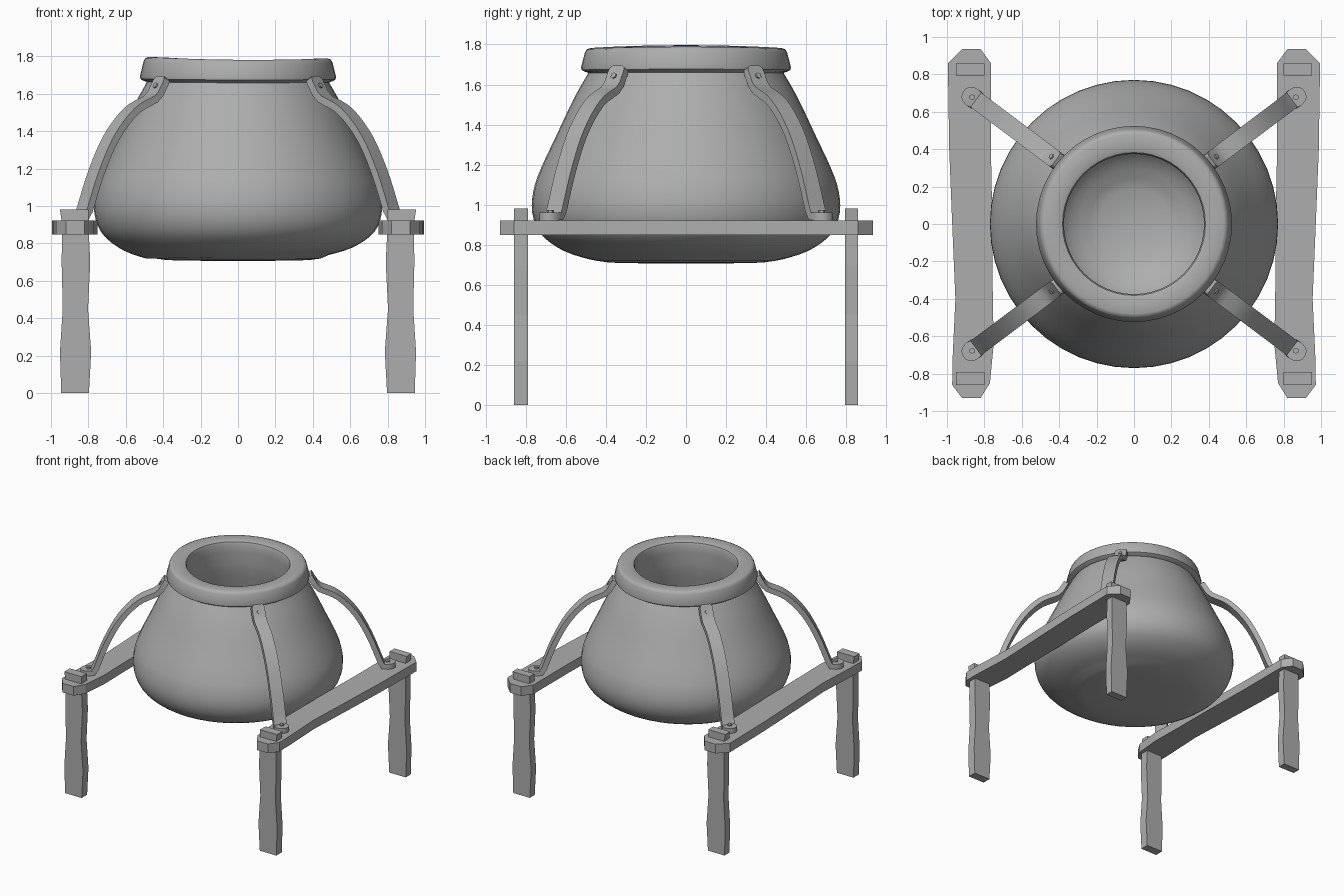
import bpy, bmesh, math
from mathutils import Vector, Matrix

if "Cube" in bpy.data.objects:
    bpy.data.objects.remove(bpy.data.objects["Cube"])

grey = bpy.data.materials.new("plain grey")
grey.use_nodes = True
COLOUR = (0.42, 0.42, 0.42, 1)
grey.diffuse_color = COLOUR
grey.node_tree.nodes["Principled BSDF"].inputs["Base Color"].default_value = COLOUR


def finish(name, bm, smooth=None):
    """Turn a bmesh into a named object, optionally smooth shaded."""
    bmesh.ops.recalc_face_normals(bm, faces=bm.faces)
    mesh = bpy.data.meshes.new(name)
    bm.to_mesh(mesh)
    bm.free()
    mesh.materials.append(grey)
    obj = bpy.data.objects.new(name, mesh)
    bpy.context.collection.objects.link(obj)
    if smooth:
        bpy.ops.object.select_all(action="DESELECT")
        obj.select_set(True)
        bpy.context.view_layer.objects.active = obj
        bpy.ops.object.shade_smooth_by_angle(angle=math.radians(smooth))
    return obj


def bridge(bm, rings):
    """Skin a list of closed vertex rings."""
    for a, b in zip(rings, rings[1:]):
        n = len(a)
        for i in range(n):
            j = (i + 1) % n
            bm.faces.new((a[i], a[j], b[j], b[i]))


def spline(points, steps):
    """Catmull-Rom curve through 2D points."""
    pts = [Vector(p) for p in points]
    pts = [2 * pts[0] - pts[1]] + pts + [2 * pts[-1] - pts[-2]]
    out = []
    for a, b, c, d in zip(pts, pts[1:], pts[2:], pts[3:]):
        for k in range(steps):
            t = k / steps
            out.append(0.5 * (2 * b + (c - a) * t + (2 * a - 5 * b + 4 * c - d) * t * t
                              + (3 * b - a - 3 * c + d) * t ** 3))
    return out + [pts[-2]]


# Pot: one lathed wall with collar, hollow inside, slightly hand-made
def make_pot(segments=48):
    outside = spline([(0.2, 0.707), (0.39, 0.712), (0.53, 0.74), (0.64, 0.785), (0.73, 0.86),
                      (0.768, 0.96), (0.762, 1.07), (0.725, 1.18), (0.65, 1.34),
                      (0.56, 1.53), (0.487, 1.66)], 3)
    collar = [(0.51, 1.668), (0.522, 1.676), (0.524, 1.69), (0.505, 1.765), (0.497, 1.78),
              (0.48, 1.787), (0.4, 1.785), (0.382, 1.778), (0.375, 1.76)]
    inside = spline([(0.375, 1.7), (0.385, 1.55), (0.43, 1.35), (0.45, 1.2), (0.42, 1.05),
                     (0.34, 0.94), (0.19, 0.86)], 3)
    bm = bmesh.new()
    rings = []
    for r, z in [*outside, *collar, *inside]:
        ring = []
        for i in range(segments):
            a = math.tau * i / segments
            top = max(0, (z - 1.6) / 0.2)
            low = max(0, (0.9 - z) / 0.2) if r > 0.45 else 0
            dz = top * (0.006 * math.cos(2 * a) - 0.004 * math.cos(a)) + 0.012 * low * math.cos(a)
            ring.append(bm.verts.new((r * math.cos(a), r * math.sin(a), z + dz)))
        rings.append(ring)
    bridge(bm, rings)
    bm.faces.new(rings[0])
    bm.faces.new(rings[-1])
    finish("pot", bm, 40)


# Side beam: a wavy plank with chamfered ends
def make_beam(name, sx):
    outer = [(0.92, -0.93), (0.972, -0.86), (0.97, -0.72), (0.955, -0.4), (0.972, 0),
             (0.988, 0.4), (0.995, 0.86), (0.92, 0.935)]
    inner = [(0.82, 0.935), (0.765, 0.86), (0.765, 0.4), (0.757, 0), (0.755, -0.4),
             (0.75, -0.64), (0.77, -0.85), (0.82, -0.93)]
    bm = bmesh.new()
    rings = [[bm.verts.new((sx * x, y, z)) for x, y in outer + inner] for z in (0.848, 0.922)]
    bridge(bm, rings)
    bm.faces.new(rings[0])
    bm.faces.new(rings[1])
    finish(name, bm)


# Leg: an uneven post whose end passes up through the beam
def make_leg(name, sx, sy):
    bm = bmesh.new()
    rings = []
    for z, x0, x1 in [(0, 0.797, 0.945), (0.22, 0.785, 0.952), (0.45, 0.802, 0.937),
                      (0.7, 0.79, 0.943), (0.9, 0.8, 0.94), (0.98, 0.8, 0.952)]:
        y0, y1 = (0.795, 0.858) if sy > 0 else (0.79, 0.86)
        rings.append([bm.verts.new((sx * x, sy * y, z))
                      for x, y in ((x0, y0), (x1, y0), (x1, y1), (x0, y1))])
    bridge(bm, rings)
    bm.faces.new(rings[0])
    bm.faces.new(rings[-1])
    finish(name, bm)


# Strap: a bent metal band with rounded ends, running from beam to collar
def make_strap(name, sx, sy):
    half = 0.02
    arc = spline([(0.055, 0.975), (0.135, 1.18), (0.235, 1.365), (0.365, 1.505), (0.5, 1.572)], 4)
    path = [Vector(p) for p in ((-0.056, 0.942), (-0.046, 0.942), (-0.028, 0.942),
                                (0, 0.942), (0.035, 0.942))]
    path += arc + [Vector(p) for p in ((0.53, 1.6), (0.565, 1.66), (0.574, 1.677), (0.578, 1.685))]
    widths = {0: 0.016, 1: 0.034, 2: 0.047, 3: 0.053, len(path) - 1: 0.03, len(path) - 2: 0.043}
    along, side = Vector((-0.8, -0.6, 0)), Vector((0.6, -0.8, 0))
    foot = Vector((0.865, 0.678, 0))

    def place(s, z, w):
        p = foot + along * s + side * w
        return (p.x * sx, p.y * sy, z)

    bm = bmesh.new()
    rings = []
    for i, p in enumerate(path):
        tangent = (path[min(i + 1, len(path) - 1)] - path[max(i - 1, 0)]).normalized()
        normal = Vector((-tangent.y, tangent.x)) * half
        w = widths.get(i, 0.048)
        rings.append([bm.verts.new(place(*(p + normal * k), w * j))
                      for k, j in ((1, 1), (1, -1), (-1, -1), (-1, 1))])
    bridge(bm, rings)
    bm.faces.new(rings[0])
    bm.faces.new(rings[-1])
    finish(name, bm, 30)

    # Hexagonal bolts at the foot and on the upper tab
    spots = [(Vector((0, 0.966)), Vector((0, 1))),
             (Vector((0.531, 1.643)), Vector((-0.87, 0.49)))]
    bm = bmesh.new()
    for p, n in spots:
        centre = Vector(place(p.x, p.y, 0))
        axis = Vector(place(p.x + n.x, p.y + n.y, 0)) - centre
        turn = axis.to_track_quat("Z", "Y").to_matrix().to_4x4()
        bmesh.ops.create_cone(bm, cap_ends=True, segments=6, radius1=0.016, radius2=0.016,
                              depth=0.014, matrix=Matrix.Translation(centre) @ turn)
    finish(name + "_bolts", bm)


make_pot()
for sx, side_name in ((1, "left"), (-1, "right")):
    make_beam(side_name + "_beam", sx)
    for sy, end_name in ((-1, "front"), (1, "back")):
        make_leg(f"{end_name}_{side_name}_leg", sx, sy)
        make_strap(f"{end_name}_{side_name}_strap", sx, sy)
